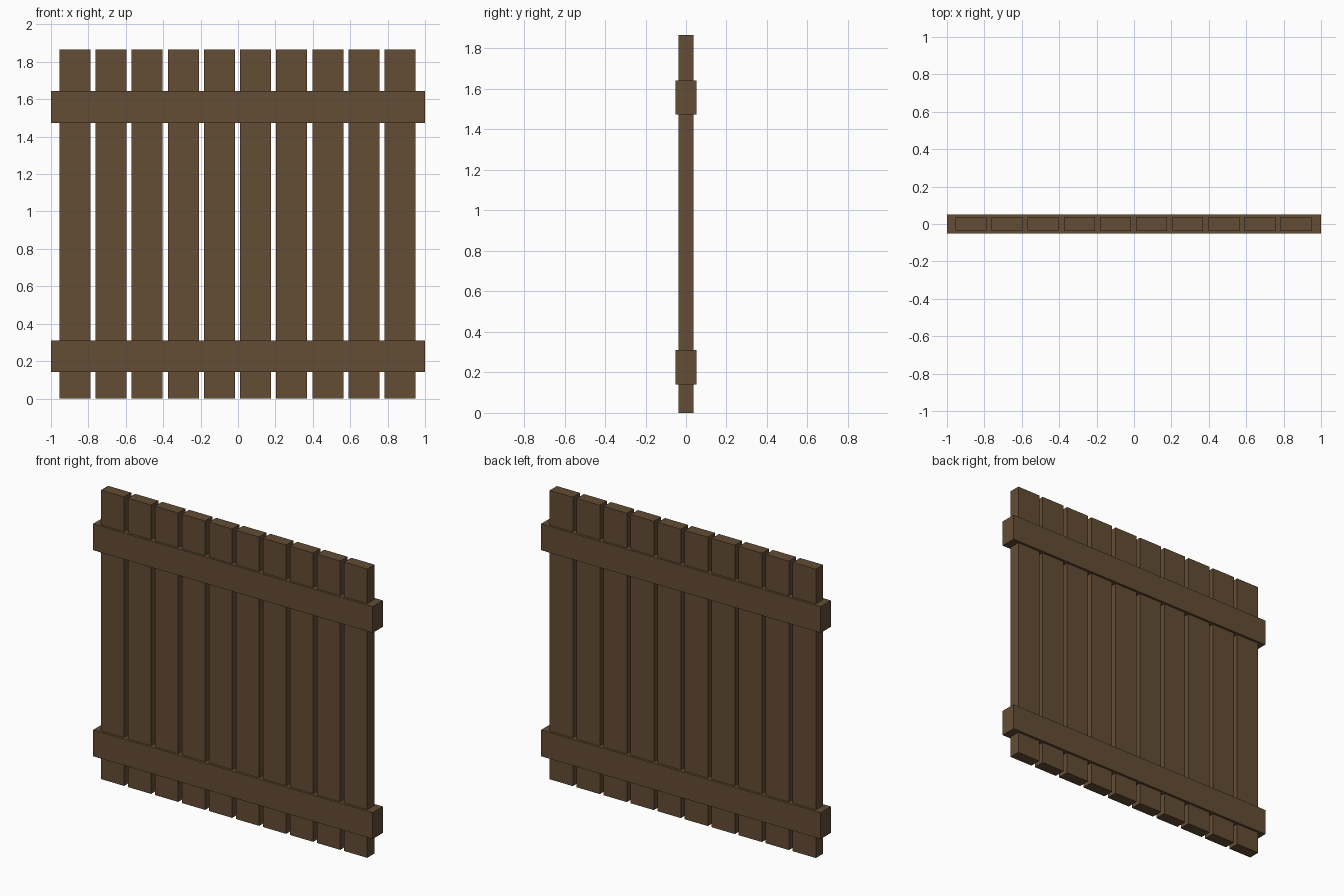
import bpy

if "Cube" in bpy.data.objects:
    bpy.data.objects.remove(bpy.data.objects["Cube"])

wood = bpy.data.materials.new("brown_wood")
wood.diffuse_color = (0.125, 0.072, 0.035, 1)
wood.use_nodes = True
wood.node_tree.nodes["Principled BSDF"].inputs["Base Color"].default_value = wood.diffuse_color


def box(name, lo, hi):
    size = [b - a for a, b in zip(lo, hi)]
    mid = [(a + b) / 2 for a, b in zip(lo, hi)]
    bpy.ops.mesh.primitive_cube_add(size=1, location=mid)
    ob = bpy.context.object
    ob.name = name
    ob.scale = size
    bpy.ops.object.transform_apply(location=False, rotation=False, scale=True)
    ob.data.materials.append(wood)


# ten upright planks
for i in range(10):
    x = -0.872 + 0.1932 * i
    box(f"plank_{i + 1}", (x - 0.083, -0.037, 0), (x + 0.083, 0.037, 1.867))

# two thick rails wrapping the planks
for name, z in (("lower_rail", 0.226), ("upper_rail", 1.558)):
    box(name, (-1, -0.052, z - 0.085), (1, 0.052, z + 0.085))
